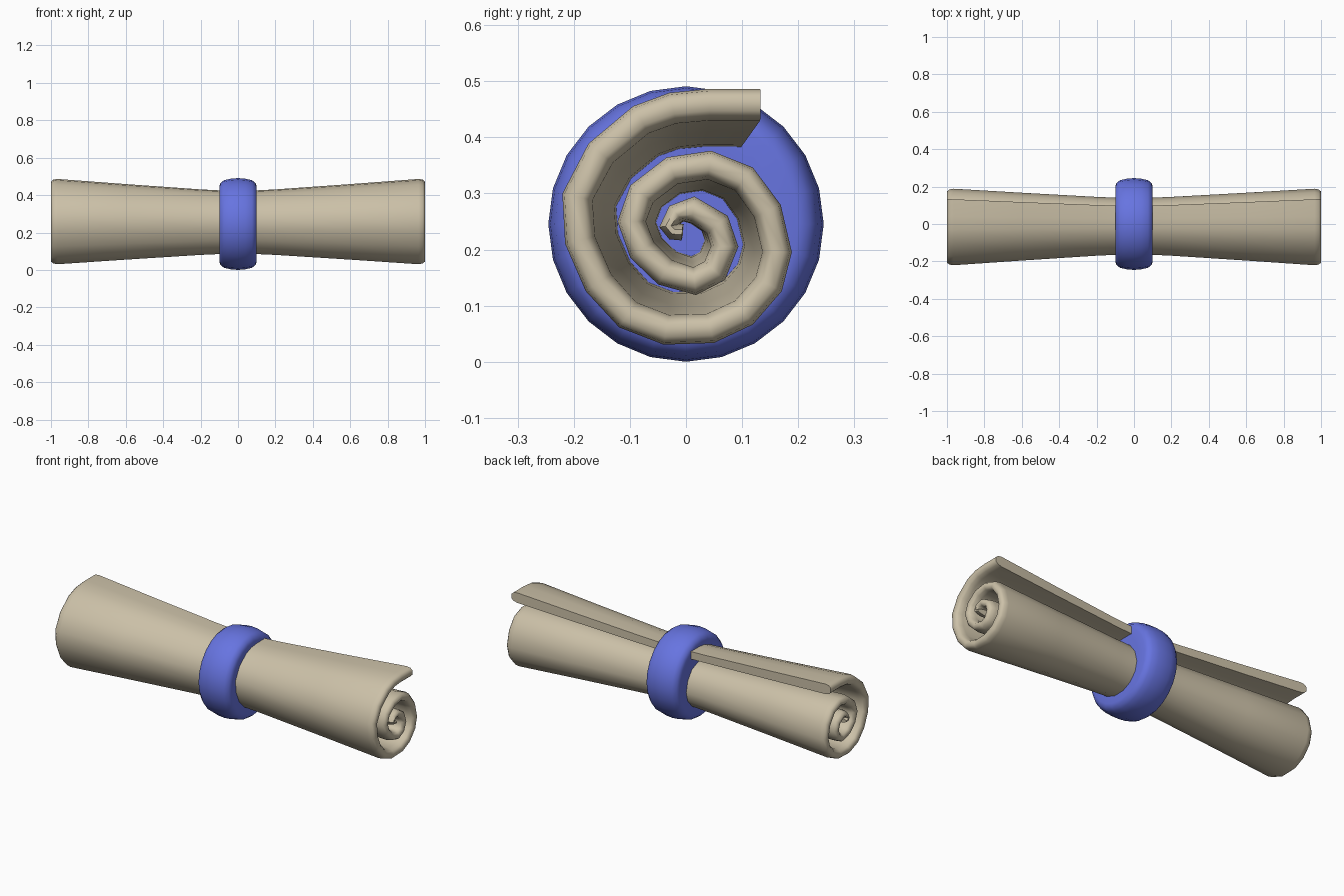
import bpy, bmesh, math
from mathutils import Vector

if "Cube" in bpy.data.objects:
    bpy.data.objects.remove(bpy.data.objects["Cube"])

CZ = 0.2455  # axis height


def material(name, rgb):
    m = bpy.data.materials.new(name)
    m.diffuse_color = (*rgb, 1)
    m.use_nodes = True
    m.node_tree.nodes["Principled BSDF"].inputs["Base Color"].default_value = m.diffuse_color
    return m


def loft(name, loops, mat, angle):
    """Skin a row of equal closed loops and cap both ends."""
    bm = bmesh.new()
    rows = [[bm.verts.new(p) for p in loop] for loop in loops]
    n = len(rows[0])
    for a, b in zip(rows, rows[1:]):
        for i in range(n):
            j = (i + 1) % n
            bm.faces.new((a[i], a[j], b[j], b[i]))
    return rows, bm


def finish(name, bm, mat, angle):
    bmesh.ops.recalc_face_normals(bm, faces=bm.faces)
    me = bpy.data.meshes.new(name)
    bm.to_mesh(me)
    bm.free()
    me.materials.append(mat)
    ob = bpy.data.objects.new(name, me)
    bpy.context.collection.objects.link(ob)
    bpy.ops.object.select_all(action='DESELECT')
    ob.select_set(True)
    bpy.context.view_layer.objects.active = ob
    bpy.ops.object.shade_smooth_by_angle(angle=math.radians(angle))


paper = material("parchment", (0.60, 0.53, 0.39))
blue = material("blue band", (0.135, 0.175, 0.75))

# Rolled sheet: outer side of the spiral (y, z), from the loose flap to the core
outer = [Vector(p) for p in [
    (0.133, 0.488), (0.04, 0.488), (-0.03, 0.481), (-0.095, 0.457), (-0.175, 0.39),
    (-0.222, 0.30), (-0.217, 0.21), (-0.18, 0.125), (-0.12, 0.06), (-0.04, 0.029),
    (0.05, 0.032), (0.12, 0.065), (0.172, 0.125), (0.19, 0.195), (0.17, 0.28),
    (0.12, 0.347), (0.045, 0.377), (-0.035, 0.365), (-0.10, 0.315), (-0.123, 0.25),
    (-0.10, 0.185), (-0.05, 0.137), (0.018, 0.118), (0.07, 0.145), (0.094, 0.205),
    (0.075, 0.26), (0.015, 0.295), (-0.03, 0.278), (-0.048, 0.24), (-0.03, 0.218),
    (-0.008, 0.216)]]
n = len(outer)
core = {n - 4: 0.036, n - 3: 0.033, n - 2: 0.031, n - 1: 0.03}
normals, thick = [], []
for i in range(n):
    t = Vector((0, 0))
    if i > 0:
        t += (outer[i] - outer[i - 1]).normalized()
    if i < n - 1:
        t += (outer[i + 1] - outer[i]).normalized()
    t.normalize()
    normals.append(Vector((-t.y, t.x)))
    thick.append(core.get(i, 0.057 - 0.010 * i / n))


def section(x, s, inset):
    a = [p + w * min(inset, h * 0.35) for p, w, h in zip(outer, normals, thick)]
    b = [p + w * (h - min(inset, h * 0.35)) for p, w, h in zip(outer, normals, thick)]
    return [(x, p.x * s, CZ + (p.y - CZ) * s) for p in a + b[::-1]]


half = [(0.1, 0.742, 0), (0.2, 0.763, 0), (0.6, 0.88, 0), (0.965, 0.993, 0),
        (0.988, 0.998, 0.005), (1.0, 1.0, 0.016)]
stations = [(-x, s, e) for x, s, e in half[::-1]] + half
rows, bm = loft("rolled_sheet", [section(*st) for st in stations], paper, 60)
for row in (rows[0], rows[-1]):      # end strips follow the spiral
    for i in range(n - 1):
        bm.faces.new((row[i], row[i + 1], row[2 * n - 2 - i], row[2 * n - 1 - i]))
finish("rolled_sheet", bm, paper, 60)

# Tie band: solid rounded disc with 24 sides
profile = [(0.100, 0.15), (0.100, 0.20), (0.094, 0.219), (0.075, 0.234), (0.04, 0.242), (0, 0.2455)]
profile = [(-x, r) for x, r in profile] + [(x, r) for x, r in profile[-2::-1]]
loops = [[(x, r * math.sin(k * math.tau / 24), CZ + r * math.cos(k * math.tau / 24))
          for k in range(24)] for x, r in profile]
rows, bm = loft("tie_band", loops, blue, 60)
bm.faces.new(rows[0])
bm.faces.new(rows[-1])
finish("tie_band", bm, blue, 60)
